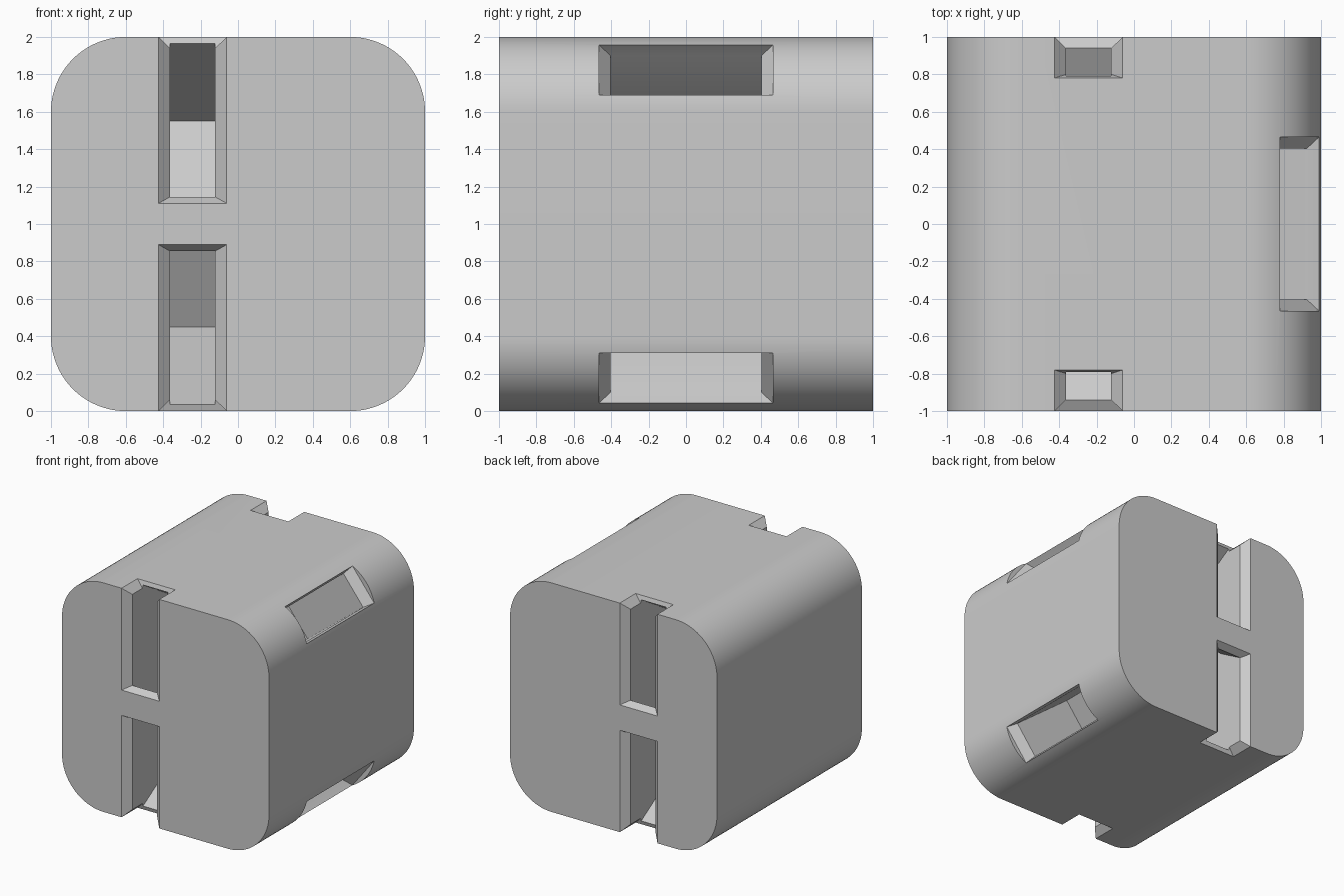
import bpy, bmesh
from math import sin, cos, tan, radians, pi

cube = bpy.data.objects.get("Cube")
if cube:
    bpy.data.objects.remove(cube, do_unlink=True)

grey = bpy.data.materials.new("plain grey")
grey.use_nodes = True
tone = (0.6, 0.6, 0.6, 1)
grey.diffuse_color = tone
grey.node_tree.nodes["Principled BSDF"].inputs["Base Color"].default_value = tone


def add_object(name, bm):
    bmesh.ops.recalc_face_normals(bm, faces=bm.faces[:])
    mesh = bpy.data.meshes.new(name)
    bm.to_mesh(mesh)
    bm.free()
    mesh.materials.append(grey)
    obj = bpy.data.objects.new(name, mesh)
    bpy.context.scene.collection.objects.link(obj)
    return obj


def hull(name, points):
    """Convex solid around the given points."""
    bm = bmesh.new()
    verts = [bm.verts.new(p) for p in points]
    bmesh.ops.convex_hull(bm, input=verts)
    bmesh.ops.dissolve_limit(bm, angle_limit=0.001, verts=bm.verts[:], edges=bm.edges[:])
    return add_object(name, bm)


def loft(name, rings):
    """Closed tube through four-point rings."""
    bm = bmesh.new()
    rows = [[bm.verts.new(p) for p in ring] for ring in rings]
    for a, b in zip(rows, rows[1:]):
        for i in range(4):
            j = (i + 1) % 4
            bm.faces.new((a[i], a[j], b[j], b[i]))
    bm.faces.new(rows[0])
    bm.faces.new(rows[-1])
    return add_object(name, bm)


# Body: rounded square extruded from front to back
RADIUS, STEPS = 0.4, 20
bm = bmesh.new()
outline = []
for quarter, (sx, sz) in enumerate(((1, 1), (-1, 1), (-1, -1), (1, -1))):
    for k in range(STEPS + 1):
        a = (quarter + k / STEPS) * pi / 2
        x = sx * (1 - RADIUS) + RADIUS * cos(a)
        z = 1 + sz * (1 - RADIUS) + RADIUS * sin(a)
        outline.append(bm.verts.new((x, -1, z)))
front = bm.faces.new(outline)
new = bmesh.ops.extrude_face_region(bm, geom=[front])["geom"]
bmesh.ops.translate(bm, vec=(0, 2, 0), verts=[v for v in new if isinstance(v, bmesh.types.BMVert)])
body = add_object("rounded_block", bm)

cutters = []

# Slots on the four front and back edges: tilted pocket with chamfered mouths
LEFT, RIGHT, INSET = -0.425, -0.06, 0.062
IN_L, IN_R = LEFT + INSET, RIGHT - INSET
slope = tan(radians(31))
out = 0.26
pocket = [(-0.80 - out, 0.97 + out * slope), (-0.10, 0.97 - 0.70 * slope),
          (-0.50, -0.12), (-0.94, 0.145), (-0.94 - out, 0.145 + out * slope)]
for sy in (1, -1):
    for sz in (1, -1):
        def place(x, y, z):
            return (x, sy * y, 1 + sz * z)
        cutters.append(hull("slot_pocket", [place(x, y, z) for x in (IN_L, IN_R) for y, z in pocket]))
        # Mouth on the flat end
        mouth = []
        for y, z, l, r in ((-1.01, 0.105, LEFT - 0.01, RIGHT + 0.01), (-0.94, 0.145, IN_L, IN_R)):
            mouth += [place(x, y, h) for x in (l, r) for h in (z, 1.1)]
        cutters.append(hull("slot_end_mouth", mouth))
        # Mouth on the top or bottom
        mouth = []
        for z, y, l, r in ((1.01, -0.777, LEFT - 0.01, RIGHT + 0.01), (0.94, -0.80, IN_L, IN_R)):
            mouth += [place(x, d, z) for x in (l, r) for d in (-1.1, y)]
        cutters.append(hull("slot_top_mouth", mouth))

# Slots on the two rounded corners of the left side
tilt = radians(38)
mid_x, mid_z = 0.885, 0.823
for sz in (1, -1):
    rings = []
    for depth, half, length in ((-0.2, 0.17, 0.465), (0, 0.17, 0.465),
                                (0.07, 0.155, 0.405), (0.75, 0.155, 0.405)):
        ring = []
        for n, y in ((half, length), (half, -length), (-half, -length), (-half, length)):
            x = mid_x - depth * cos(tilt) - n * sin(tilt)
            z = mid_z - depth * sin(tilt) + n * cos(tilt)
            ring.append((x, y, 1 + sz * z))
        rings.append(ring)
    cutters.append(loft("corner_slot", rings))

# Cut the slots and shade
bpy.ops.object.select_all(action="DESELECT")
bpy.context.view_layer.objects.active = body
body.select_set(True)
for cutter in cutters:
    cutter.hide_render = True
    mod = body.modifiers.new("slot", "BOOLEAN")
    mod.operation = "DIFFERENCE"
    mod.solver = "EXACT"
    mod.object = cutter
    bpy.ops.object.modifier_apply(modifier=mod.name)
for cutter in cutters:
    bpy.data.objects.remove(cutter, do_unlink=True)
bpy.ops.object.shade_smooth_by_angle(angle=radians(20))
